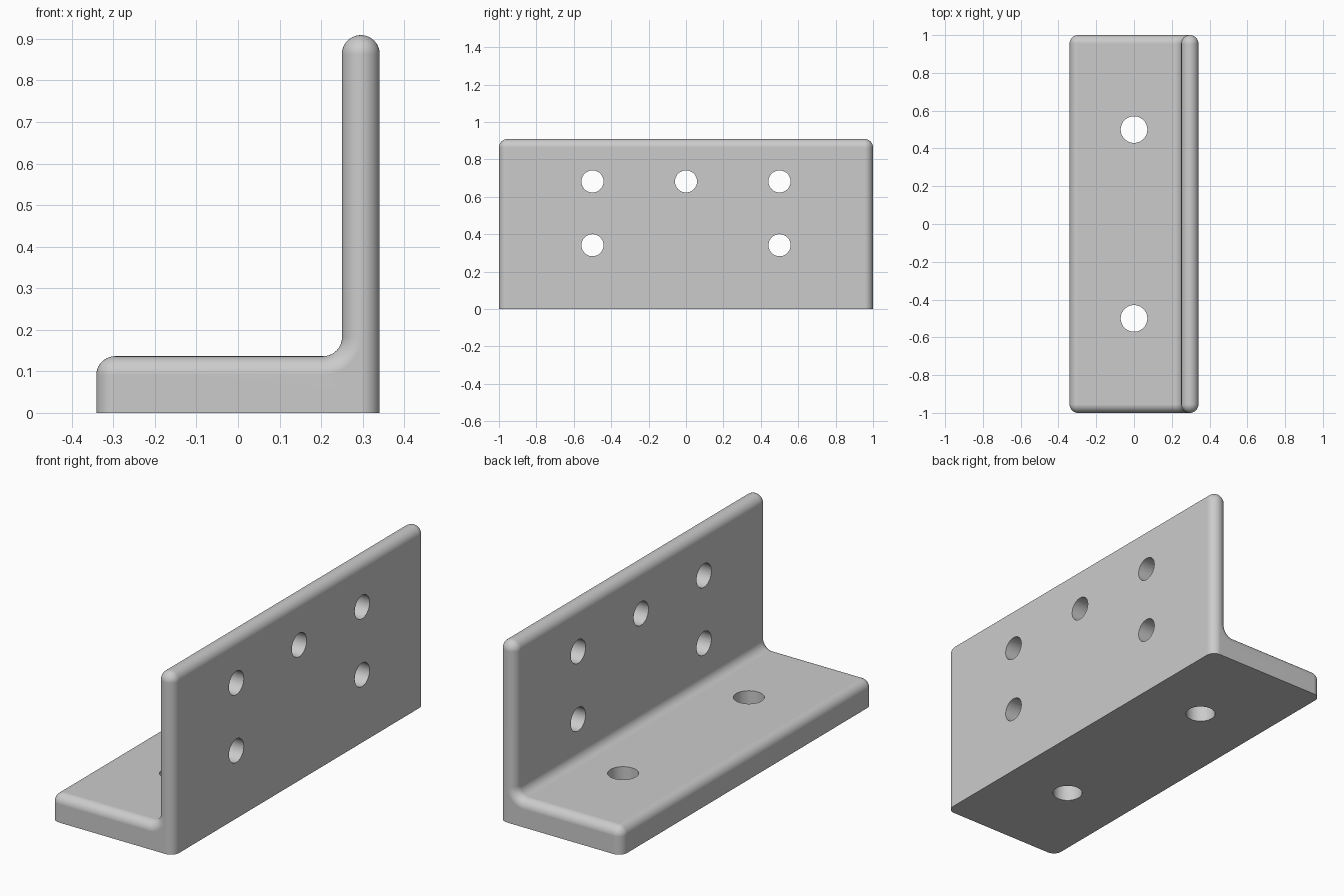
import bpy, bmesh
from math import sin, cos, radians, pi
from mathutils import Matrix

if "Cube" in bpy.data.objects:
    bpy.data.objects.remove(bpy.data.objects["Cube"])

LENGTH, WIDTH, HEIGHT = 2.0, 0.682, 0.909
WALL, BASE, R = 0.0909, 0.1364, 0.0454
STEPS = 10
half = WIDTH / 2
inner = half - WALL

grey = bpy.data.materials.new("plain grey")
grey.use_nodes = True
grey.diffuse_color = (0.6, 0.6, 0.6, 1)
grey.node_tree.nodes["Principled BSDF"].inputs["Base Color"].default_value = (0.6, 0.6, 0.6, 1)


def arc(cx, cz, r, start, end):
    angles = [radians(start + (end - start) * i / STEPS) for i in range(STEPS + 1)]
    return [(cx + r * cos(a), cz + r * sin(a)) for a in angles]


def profile(d):
    """L section shrunk inward by d, keeping the bottom flat on the ground."""
    r = R - d
    return ([(-half + d, 0), (half - d, 0)]
            + arc(half - R, HEIGHT - R, r, 0, 90)
            + arc(inner + R, HEIGHT - R, r, 90, 180)
            + arc(inner - R, BASE + R, R + d, 0, -90)
            + arc(-half + R, BASE - R, r, 90, 180))


def make_object(name, bm):
    bmesh.ops.recalc_face_normals(bm, faces=bm.faces)
    mesh = bpy.data.meshes.new(name)
    bm.to_mesh(mesh)
    bm.free()
    mesh.materials.append(grey)
    obj = bpy.data.objects.new(name, mesh)
    bpy.context.collection.objects.link(obj)
    return obj


# Angle bracket: the section lofted along y, with rolled-over ends
ends = []
for i in range(STEPS + 1):
    t = pi / 2 * i / STEPS
    ends.append((LENGTH / 2 - R + R * sin(t), min(R * (1 - cos(t)), R * 0.98)))
stations = [(-y, d) for y, d in reversed(ends)] + ends

bm = bmesh.new()
rings = [[bm.verts.new((x, y, z)) for x, z in profile(d)] for y, d in stations]
for a, b in zip(rings, rings[1:]):
    for i in range(len(a)):
        j = (i + 1) % len(a)
        bm.faces.new((a[i], a[j], b[j], b[i]))
bm.faces.new(rings[0])
bm.faces.new(rings[-1])
bmesh.ops.remove_doubles(bm, verts=bm.verts, dist=1e-5)
bracket = make_object("angle_bracket", bm)

# Bolt hole cutters: two through the base, five through the wall
bm = bmesh.new()


def add_hole(matrix, radius):
    bmesh.ops.create_cone(bm, cap_ends=True, segments=48, radius1=radius,
                          radius2=radius, depth=0.4, matrix=matrix)


for y in (-0.5, 0.5):
    add_hole(Matrix.Translation((0, y, BASE / 2)), 0.0705)
for y, z in ((-0.5, 0.341), (0.5, 0.341), (-0.5, 0.682), (0, 0.682), (0.5, 0.682)):
    add_hole(Matrix.Translation((half, y, z)) @ Matrix.Rotation(pi / 2, 4, 'Y'), 0.059)
cutter = make_object("hole_cutter", bm)
cutter.hide_render = True

bpy.ops.object.select_all(action='DESELECT')
bpy.context.view_layer.objects.active = bracket
bracket.select_set(True)
cut = bracket.modifiers.new("bolt holes", 'BOOLEAN')
cut.operation = 'DIFFERENCE'
cut.solver = 'EXACT'
cut.object = cutter
bpy.ops.object.modifier_apply(modifier=cut.name)
bpy.data.objects.remove(cutter)

# Smooth rounded edges, flat main faces
bpy.ops.object.shade_smooth_by_angle(angle=radians(30))
weighted = bracket.modifiers.new("flat face shading", 'WEIGHTED_NORMAL')
weighted.keep_sharp = True
